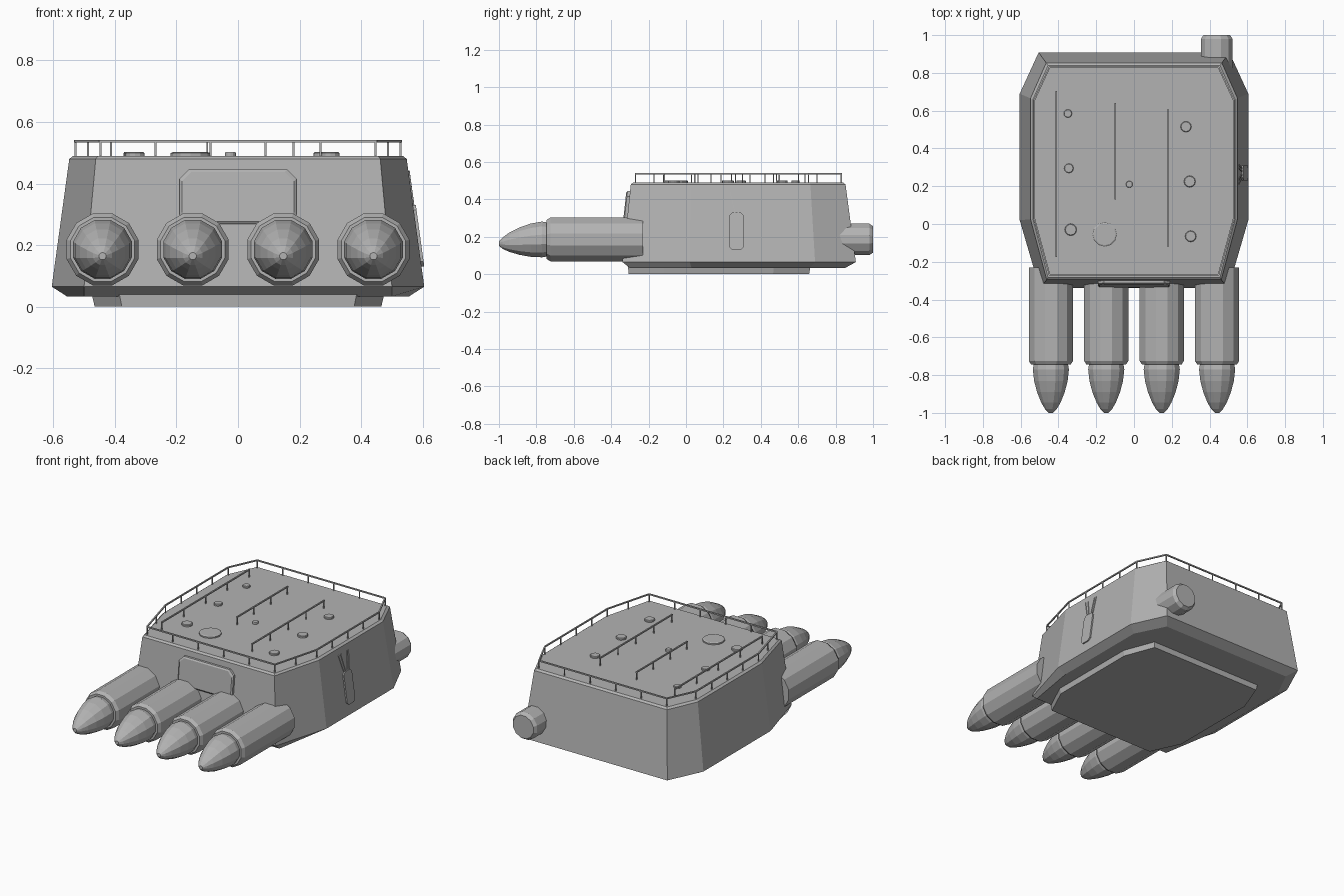
import bpy, bmesh, math
from mathutils import Vector

cube = bpy.data.objects.get("Cube")
if cube:
    bpy.data.objects.remove(cube, do_unlink=True)

grey = bpy.data.materials.new("steel_grey")
grey.use_nodes = True
COLOUR = (0.45, 0.45, 0.45, 1)
grey.diffuse_color = COLOUR
grey.node_tree.nodes["Principled BSDF"].inputs["Base Color"].default_value = COLOUR


def finish(name, bm):
    bmesh.ops.recalc_face_normals(bm, faces=bm.faces)
    mesh = bpy.data.meshes.new(name)
    bm.to_mesh(mesh)
    bm.free()
    mesh.materials.append(grey)
    obj = bpy.data.objects.new(name, mesh)
    bpy.context.collection.objects.link(obj)
    return obj


def loft(name, rings):
    """Skin a closed solid through rings of equal point count."""
    bm = bmesh.new()
    loops = [[bm.verts.new(p) for p in ring] for ring in rings]
    for a, b in zip(loops, loops[1:]):
        for i in range(len(a)):
            j = (i + 1) % len(a)
            bm.faces.new((a[i], a[j], b[j], b[i]))
    bm.faces.new(loops[0])
    bm.faces.new(loops[-1])
    return finish(name, bm)


def outline(half, z):
    """Mirror a right-hand half outline into a closed ring at height z."""
    ring = list(half) + [(-x, y) for x, y in reversed(half)]
    return [Vector((x, y, z)) for x, y in ring]


def turned(name, x, stations, sides=12):
    """Body along y; each station is (y, centre z, radius)."""
    rings = []
    for y, z, r in stations:
        angles = [math.tau * (i + 0.5) / sides for i in range(sides)]
        rings.append([Vector((x + r * math.cos(a), y, z + r * math.sin(a))) for a in angles])
    return loft(name, rings)


def disc(name, x, y, z, r, height, sides=12):
    ring = lambda rad, h: [Vector((x + rad * math.cos(math.tau * i / sides),
                                   y + rad * math.sin(math.tau * i / sides), h)) for i in range(sides)]
    return loft(name, [ring(r, z - 0.005), ring(r, z + height * 0.7), ring(r * 0.88, z + height)])


def add_bar(bm, a, b, t):
    """Add a thin square bar from a to b to a bmesh."""
    a, b = Vector(a), Vector(b)
    d = (b - a).normalized()
    up = Vector((0, 0, 1)) if abs(d.z) < 0.9 else Vector((1, 0, 0))
    s = d.cross(up).normalized() * t
    u = s.cross(d).normalized() * t
    ends = [[bm.verts.new(p + q) for q in (s + u, u - s, -s - u, s - u)] for p in (a, b)]
    for i in range(4):
        j = (i + 1) % 4
        bm.faces.new((ends[0][i], ends[0][j], ends[1][j], ends[1][i]))
    for e in ends:
        bm.faces.new(e)


def chamfered(w, h, c):
    """Rectangle outline with cut corners, centred on the origin."""
    return [(w - c, -h), (w, c - h), (w, h - c), (w - c, h),
            (c - w, h), (-w, h - c), (-w, c - h), (c - w, -h)]


# Armoured housing and the narrower base below it
ROOF = 0.49
lower = [(0.50, -0.30), (0.555, 0.03), (0.555, 0.66), (0.46, 0.85)]
widest = [(0.50, -0.34), (0.605, 0.02), (0.605, 0.69), (0.505, 0.908)]
upper = [(0.462, -0.295), (0.548, 0.025), (0.548, 0.665), (0.465, 0.853)]
roof = [(0.455, -0.283), (0.535, 0.028), (0.535, 0.66), (0.455, 0.84)]
loft("housing", [outline(lower, 0.033), outline(widest, 0.065), outline(upper, 0.48), outline(roof, ROOF)])
base = [(0.385, -0.31), (0.475, -0.12), (0.475, 0.47), (0.40, 0.665)]
loft("base", [outline([(x * 0.98, y * 0.99) for x, y in base], 0), outline(base, 0.04)])

# Four gun sleeves with drooping pointed covers
for i, x in enumerate((-0.44, -0.147, 0.147, 0.44)):
    turned(f"gun_sleeve_{i + 1}", x, [(-0.23, 0.186, 0.121), (-0.725, 0.186, 0.121), (-0.745, 0.186, 0.108)])
    turned(f"gun_cover_{i + 1}", x, [(-0.73, 0.186, 0.092), (-0.77, 0.186, 0.099), (-0.83, 0.182, 0.092),
                                     (-0.89, 0.177, 0.076), (-0.945, 0.171, 0.053),
                                     (-0.98, 0.166, 0.032), (-1.0, 0.164, 0.012)])

# Rear drum
turned("rear_drum", 0.438, [(0.80, 0.186, 0.087), (0.98, 0.186, 0.087), (1.0, 0.186, 0.073)])

# Front plate, leaning with the front face
front_y = lambda z: -0.34 + (z - 0.065) * 0.045 / 0.415
plate = lambda w, h, out: [Vector((x, front_y(z + 0.357) - out, z + 0.357)) for x, z in chamfered(w, h, 0.03)]
loft("front_plate", [plate(0.19, 0.088, -0.01), plate(0.19, 0.088, 0.014), plate(0.182, 0.08, 0.02)])

# Side plate and the forked strips above it, leaning with the side face
side_x = lambda z: 0.605 - (z - 0.065) * 0.057 / 0.415
hatch = lambda out: [Vector((side_x(z + 0.23) + out, y + 0.27, z + 0.23)) for y, z in chamfered(0.04, 0.1, 0.016)]
loft("side_plate", [hatch(-0.01), hatch(0.009)])
bm = bmesh.new()
for y0, y1 in ((0.245, 0.212), (0.262, 0.235), (0.28, 0.295), (0.298, 0.312)):
    add_bar(bm, (side_x(0.33), y0, 0.33), (side_x(0.44), y1, 0.44), 0.004)
finish("side_fork", bm)

# Perimeter railing following the roof edge
RAIL = 0.538
rail_ring = outline([(0.447, -0.27), (0.528, 0.03), (0.528, 0.655), (0.447, 0.83)], RAIL)
bays = (2, 4, 1, 5, 1, 4, 2, 5)
bm = bmesh.new()
for i, count in enumerate(bays):
    a, b = rail_ring[i], rail_ring[(i + 1) % len(rail_ring)]
    add_bar(bm, a, b, 0.004)
    for k in range(count):
        p = a.lerp(b, k / count)
        add_bar(bm, (p.x, p.y, ROOF - 0.01), p, 0.003)
finish("perimeter_railing", bm)

# Inner roof rails on posts
bm = bmesh.new()
for x, y0, y1, count in ((-0.412, -0.175, 0.705, 4), (-0.10, 0.13, 0.64, 3), (0.18, -0.12, 0.605, 4)):
    add_bar(bm, (x, y0, RAIL), (x, y1, RAIL), 0.004)
    for k in range(count + 1):
        y = y0 + 0.004 + (y1 - y0 - 0.008) * k / count
        add_bar(bm, (x, y, ROOF - 0.01), (x, y, RAIL), 0.003)
finish("roof_rails", bm)

# Roof hatch and small caps
disc("roof_hatch", -0.155, -0.055, ROOF, 0.065, 0.012)
caps = ((-0.35, 0.585, 0.022), (-0.345, 0.295, 0.025), (-0.335, -0.03, 0.032), (-0.025, 0.21, 0.018),
        (0.275, 0.515, 0.029), (0.295, 0.225, 0.031), (0.30, -0.065, 0.03))
for i, (x, y, r) in enumerate(caps):
    disc(f"roof_cap_{i + 1}", x, y, ROOF, r, 0.012)
